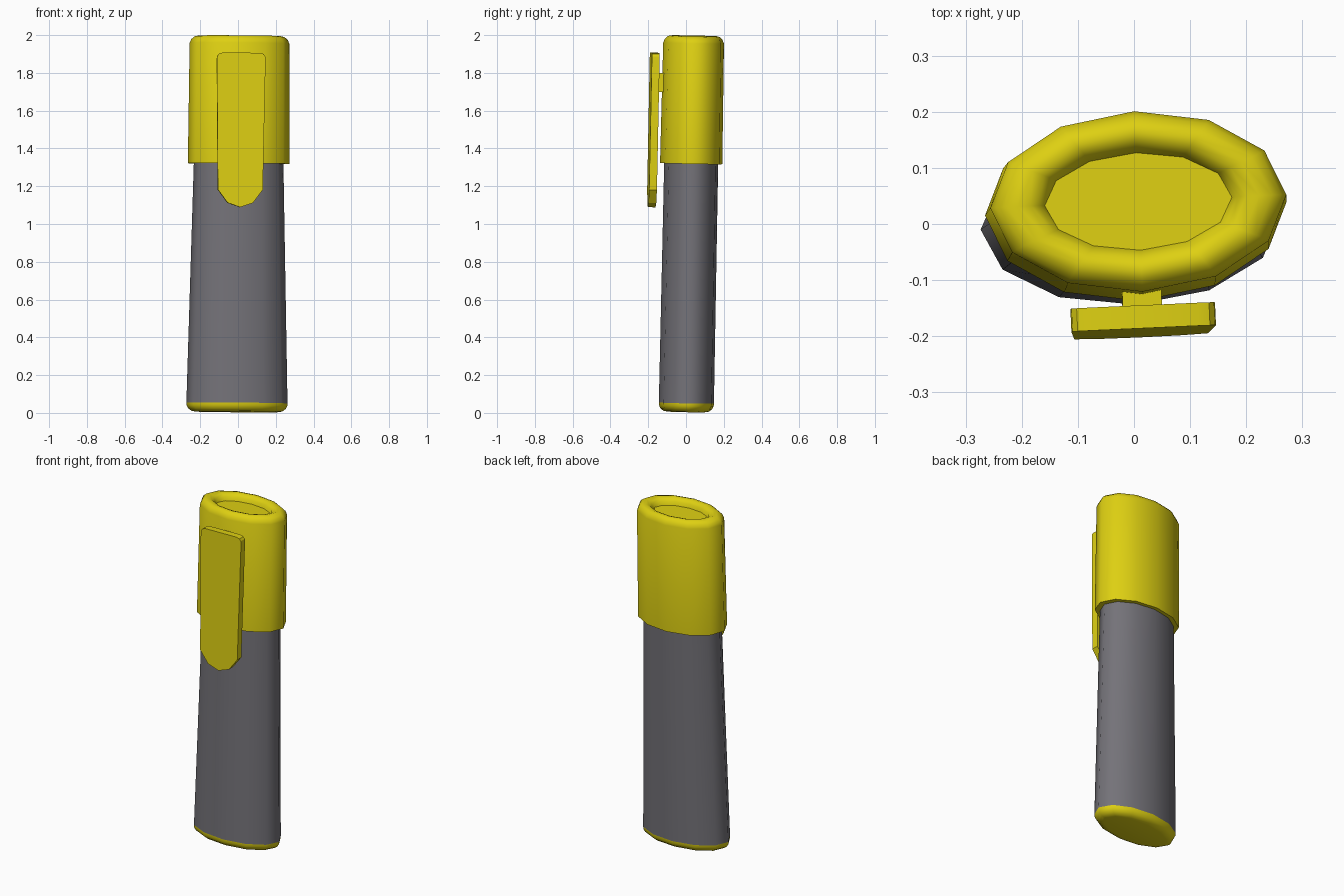
import bpy, bmesh, math
from mathutils import Matrix

if "Cube" in bpy.data.objects:
    bpy.data.objects.remove(bpy.data.objects["Cube"])

def material(name, rgb):
    m = bpy.data.materials.new(name)
    m.diffuse_color = (*rgb, 1)
    m.use_nodes = True
    m.node_tree.nodes["Principled BSDF"].inputs["Base Color"].default_value = m.diffuse_color
    return m

yellow = material("bright yellow", (0.73, 0.63, 0.006))
grey = material("dark grey", (0.175, 0.17, 0.19))

# The whole pen leans and turns slightly
LEAN = (Matrix.Translation((-0.006, 0.001, 0)) @ Matrix.Rotation(0.007, 4, 'Y')
        @ Matrix.Rotation(-0.02, 4, 'X') @ Matrix.Rotation(math.radians(2.6), 4, 'Z'))

def finish(name, bm, mat, angle):
    bmesh.ops.recalc_face_normals(bm, faces=bm.faces[:])
    bm.transform(LEAN)
    me = bpy.data.meshes.new(name)
    bm.to_mesh(me)
    bm.free()
    me.materials.append(mat)
    ob = bpy.data.objects.new(name, me)
    bpy.context.collection.objects.link(ob)
    bpy.ops.object.select_all(action='DESELECT')
    ob.select_set(True)
    bpy.context.view_layer.objects.active = ob
    bpy.ops.object.shade_smooth_by_angle(angle=math.radians(angle))
    return ob

def oval_loft(name, rings, mat, n=12):
    """Loft of twelve-sided ovals; rings are (half width, half depth, z)."""
    bm = bmesh.new()
    loops = [[bm.verts.new((a * math.cos(2 * math.pi * i / n),
                            b * math.sin(2 * math.pi * i / n), z)) for i in range(n)]
             for a, b, z in rings]
    for lo, hi in zip(loops, loops[1:]):
        for i in range(n):
            j = (i + 1) % n
            bm.faces.new((lo[i], lo[j], hi[j], hi[i]))
    bm.faces.new(loops[0][::-1])
    bm.faces.new(loops[-1])
    return finish(name, bm, mat, 58)

# Rounded end plug
oval_loft("end_plug", [(0.215, 0.098, 0.005), (0.240, 0.121, 0.009),
                       (0.258, 0.137, 0.022), (0.267, 0.145, 0.038),
                       (0.268, 0.146, 0.052)], yellow)

# Tapered barrel
oval_loft("barrel", [(0.268, 0.146, 0.052), (0.237, 0.143, 1.34)], grey)

# Cap with a rounded rim around a sunken oval floor
oval_loft("cap", [(0.269, 0.165, 1.32), (0.264, 0.161, 1.958),
                  (0.255, 0.153, 1.978), (0.238, 0.139, 1.992),
                  (0.215, 0.123, 1.997), (0.192, 0.107, 1.991),
                  (0.176, 0.094, 1.978), (0.167, 0.087, 1.957)], yellow)

# Clip: half outline mirrored, then given thickness
half = [(0.006 + 0.092, 1.903), (0.118, 1.897), (0.127, 1.885), (0.129, 1.865),
        (0.119, 1.178), (0.067, 1.108)]
outline = half + [(0, 1.085)] + [(-x, z) for x, z in reversed(half)]
bm = bmesh.new()
face = bm.faces.new([bm.verts.new((x, -0.225, z)) for x, z in outline])
ext = bmesh.ops.extrude_face_region(bm, geom=[face])
bmesh.ops.translate(bm, vec=(0, 0.041, 0),
                    verts=[g for g in ext["geom"] if isinstance(g, bmesh.types.BMVert)])
finish("clip", bm, yellow, 30)

# Block joining clip to cap
bm = bmesh.new()
bmesh.ops.create_cube(bm, size=1, matrix=Matrix.Translation((0, -0.167, 1.747))
                      @ Matrix.Diagonal((0.07, 0.045, 0.1, 1)))
finish("clip_mount", bm, yellow, 30)
